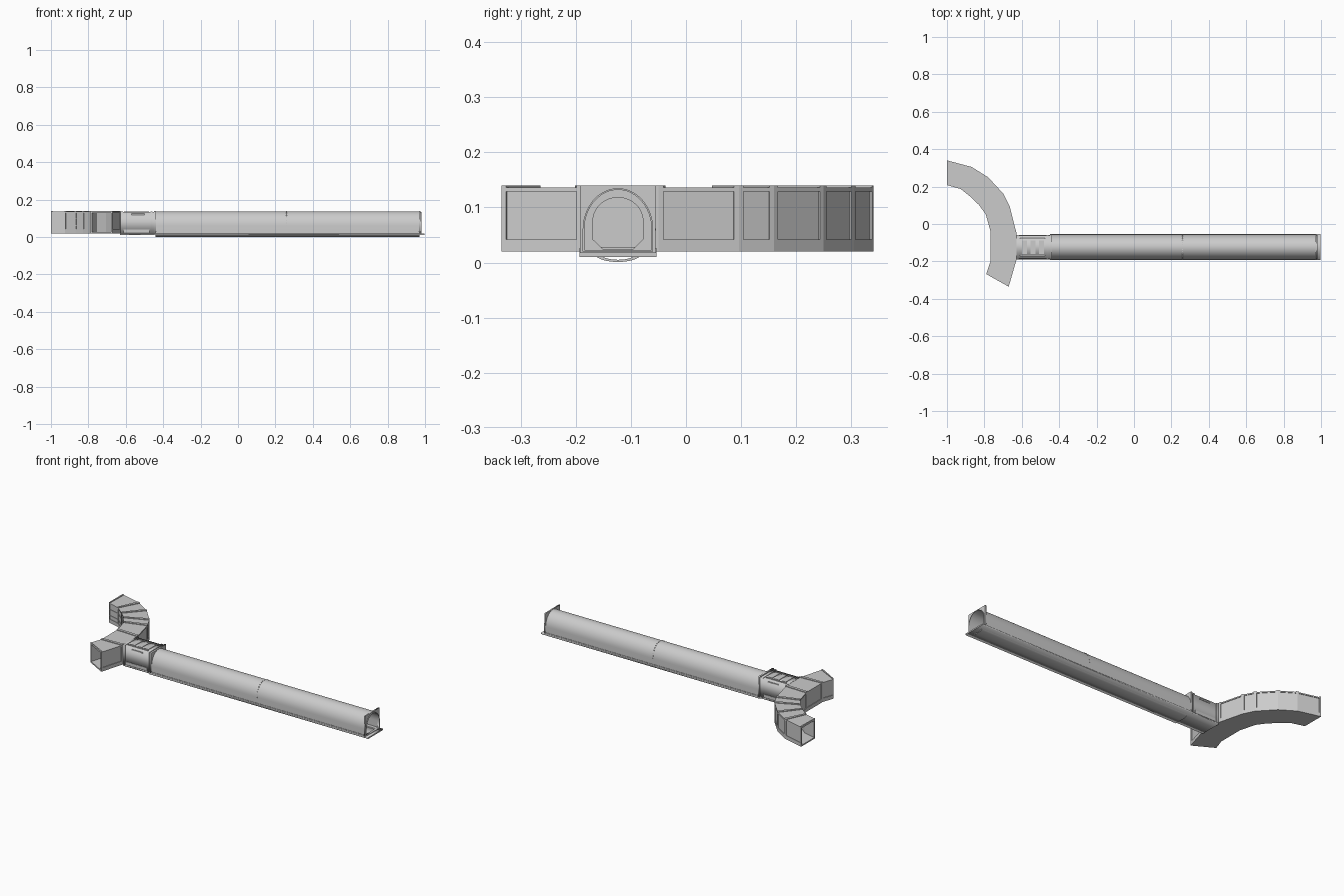
import bpy, bmesh, math
from mathutils import Vector

if "Cube" in bpy.data.objects:
    bpy.data.objects.remove(bpy.data.objects["Cube"])

CY = -0.1235  # tunnel centre line in y


def box(name, x0, x1, y0, y1, z0, z1):
    bpy.ops.mesh.primitive_cube_add(size=1, location=((x0 + x1) / 2, (y0 + y1) / 2, (z0 + z1) / 2))
    ob = bpy.context.object
    ob.name = name
    ob.scale = (x1 - x0, y1 - y0, z1 - z0)
    return ob


def extrude_x(name, loops, x0, x1, smooth=False):
    """Extrude (y, z) outline plus holes along x; y is measured from the centre line."""
    cu = bpy.data.curves.new(name, 'CURVE')
    cu.dimensions, cu.fill_mode, cu.extrude = '2D', 'BOTH', (x1 - x0) / 2
    for loop in loops:
        sp = cu.splines.new('POLY')
        sp.points.add(len(loop) - 1)
        for p, (y, z) in zip(sp.points, loop):
            p.co = (y, z, 0, 1)
        sp.use_cyclic_u = True
    ob = bpy.data.objects.new(name, cu)
    bpy.context.collection.objects.link(ob)
    ob.location = ((x0 + x1) / 2, CY, 0)
    ob.rotation_euler = (math.pi / 2, 0, math.pi / 2)
    bpy.ops.object.select_all(action='DESELECT')
    ob.select_set(True)
    bpy.context.view_layer.objects.active = ob
    bpy.ops.object.convert(target='MESH')
    ob = bpy.context.object
    bm = bmesh.new()
    bm.from_mesh(ob.data)
    bmesh.ops.remove_doubles(bm, verts=bm.verts, dist=1e-5)
    bmesh.ops.recalc_face_normals(bm, faces=bm.faces)
    bm.to_mesh(ob.data)
    bm.free()
    if smooth:
        bpy.ops.object.shade_smooth_by_angle(angle=math.radians(35))
    return ob


def arch(w, spring, top, n=24):
    return [(w * math.cos(math.pi * i / n), spring + (top - spring) * math.sin(math.pi * i / n))
            for i in range(n + 1)]


def belly(w, z, depth, n=12):
    return [(-w * math.cos(math.pi * i / n), z - depth * math.sin(math.pi * i / n)) for i in range(n + 1)]


def rect(w, z0, z1):
    return [(-w, z0), (w, z0), (w, z1), (-w, z1)]


# Long arched tunnel, with a rounded belly underneath
outer = arch(0.067, 0.060, 0.138) + [(-0.067, 0.018)] + belly(0.044, 0.018, 0.017) + [(0.067, 0.018)]
inner = arch(0.061, 0.060, 0.132) + [(-0.061, 0.023)] + belly(0.040, 0.023, 0.018) + [(0.061, 0.023)]
extrude_x("tunnel_shell", [outer, inner], -0.44, 0.97, True)
extrude_x("tunnel_base", [rect(0.0695, 0.010, 0.018)], -0.45, 0.997)
for s in (-1, 1):
    y = CY + s * 0.0655
    box("tunnel_side_rail", -0.44, 0.97, y - 0.004, y + 0.004, 0.018, 0.026)

# End flanges, doorway plate
hole = arch(0.061, 0.060, 0.132) + [(-0.061, 0.023), (0.061, 0.023)]
extrude_x("tunnel_end_flange", [rect(0.0685, 0.012, 0.1395), hole], 0.968, 0.976)
extrude_x("tunnel_end_collar", [arch(0.064, 0.06, 0.135) + [(-0.064, 0.02), (0.064, 0.02)], hole], 0.976, 0.981, True)
door = arch(0.0455, 0.075, 0.118) + [(-0.0455, 0.042), (-0.024, 0.021), (0.024, 0.021), (0.0455, 0.042)]
extrude_x("tunnel_joint_flange", [rect(0.0685, 0.012, 0.1395), door], -0.448, -0.438)

# Studs along the mid seam
for i in range(17):
    a = math.pi * i / 16
    y, z = CY + 0.067 * math.cos(a), 0.06 + 0.078 * math.sin(a)
    box("seam_stud", 0.257, 0.262, y - 0.0018, y + 0.0018, z - 0.0018, z + 0.0018)

# Connector between tunnel and curved corridor
extrude_x("connector_shell", [rect(0.062, 0.018, 0.134), rect(0.056, 0.024, 0.128)], -0.630, -0.448)
for x in (-0.622, -0.462):
    extrude_x("connector_frame", [rect(0.0655, 0.018, 0.137), rect(0.060, 0.023, 0.130)], x - 0.006, x + 0.006)
extrude_x("connector_base", [rect(0.0655, 0.012, 0.020)], -0.630, -0.448)
for s in (-1, 1):
    y = CY + s * 0.0625
    box("connector_side_vent", -0.57, -0.50, y - 0.002, y + 0.002, 0.118, 0.125)
    box("connector_side_strip", -0.612, -0.472, y - 0.002, y + 0.002, 0.022, 0.040)
    y = CY + s * 0.045
    box("connector_roof_rail", -0.61, -0.475, y - 0.003, y + 0.003, 0.133, 0.138)
for x in (-0.585, -0.540, -0.495):
    box("connector_roof_slat", x - 0.014, x + 0.014, CY - 0.036, CY + 0.036, 0.133, 0.137)

# Curved corridor: (outer x, y, inner x, y) at each joint
joints = [(-1.0, 0.34, -1.0, 0.208), (-0.868, 0.305, -0.926, 0.187), (-0.78, 0.25, -0.87, 0.142),
          (-0.697, 0.16, -0.83, 0.103), (-0.665, 0.096, -0.793, 0.053), (-0.628, -0.05, -0.766, -0.043),
          (-0.628, -0.19, -0.766, -0.197), (-0.67, -0.335, -0.79, -0.268)]
stations = [(Vector(j[:2]), Vector(j[2:])) for j in joints]


def sweep(name, sts, t0, t1, z0, z1):
    """Rectangular bar along the joints; t runs from inner edge 0 to outer edge 1."""
    bm = bmesh.new()
    rings = []
    for o, i in sts:
        a, b = i.lerp(o, t0), i.lerp(o, t1)
        rings.append([bm.verts.new((p.x, p.y, z)) for p, z in ((a, z0), (b, z0), (b, z1), (a, z1))])
    for r, s in zip(rings, rings[1:]):
        for k in range(4):
            bm.faces.new((r[k], r[(k + 1) % 4], s[(k + 1) % 4], s[k]))
    bm.faces.new(rings[0])
    bm.faces.new(rings[-1][::-1])
    bmesh.ops.recalc_face_normals(bm, faces=bm.faces)
    me = bpy.data.meshes.new(name)
    bm.to_mesh(me)
    bm.free()
    ob = bpy.data.objects.new(name, me)
    bpy.context.collection.objects.link(ob)
    return ob


def toward(a, b, dist):
    f = dist / (b[0] - a[0]).length
    return a[0].lerp(b[0], f), a[1].lerp(b[1], f)


sweep("corridor_floor", stations, 0.0, 1.0, 0.020, 0.028)
sweep("corridor_roof", stations, 0.0, 1.0, 0.129, 0.136)
sweep("corridor_inner_wall", stations, 0.025, 0.07, 0.028, 0.129)
sweep("corridor_inner_skirt", stations, 0.0, 0.07, 0.028, 0.042)
for z in (0.062, 0.098):
    sweep("corridor_wall_rail", stations[:5], 0.005, 0.03, z - 0.002, z + 0.002)
outer_parts = [sweep("corridor_outer_wall", stations, 0.93, 0.975, 0.028, 0.129),
               sweep("corridor_outer_skirt", stations, 0.93, 1.0, 0.028, 0.042)]

# Doorway cut through the outer wall into the connector
cutter = extrude_x("doorway_cutter", [door], -0.66, -0.60)
cutter.hide_render = True
for ob in outer_parts:
    mod = ob.modifiers.new("doorway", 'BOOLEAN')
    mod.operation, mod.solver, mod.object = 'DIFFERENCE', 'EXACT', cutter
    bpy.context.view_layer.objects.active = ob
    bpy.ops.object.modifier_apply(modifier=mod.name)
bpy.data.objects.remove(cutter)

# Ribs and roof seams at every joint
for k, st in enumerate(stations):
    rib = [st]
    if k > 0:
        rib.insert(0, toward(st, stations[k - 1], 0.009))
    if k < len(stations) - 1:
        rib.append(toward(st, stations[k + 1], 0.009))
    sweep("corridor_outer_rib", rib, 0.93, 1.0, 0.020, 0.136)
    sweep("corridor_inner_rib", rib, 0.0, 0.07, 0.020, 0.136)
    sweep("corridor_roof_seam", rib, 0.0, 1.0, 0.134, 0.140)
